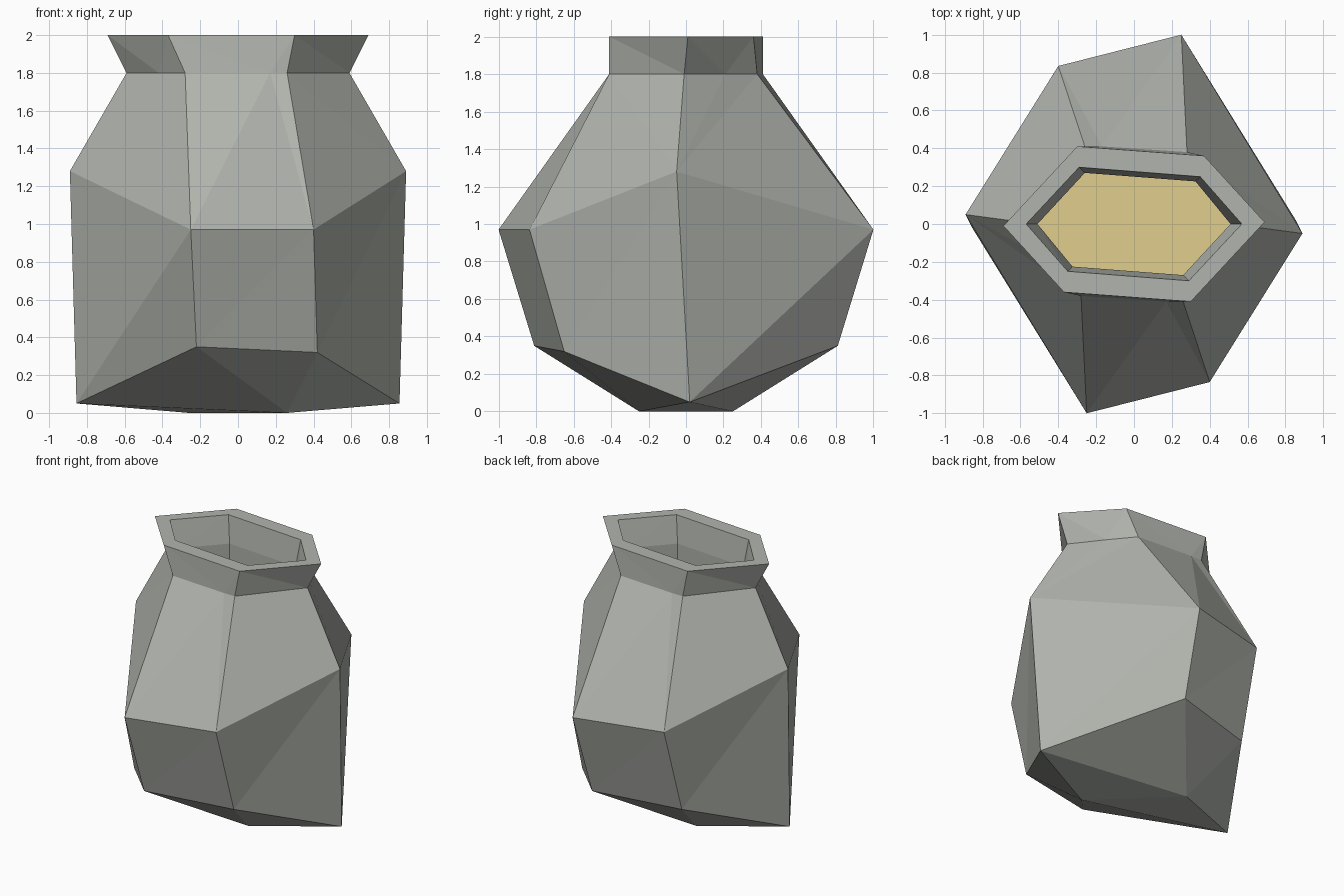
import bpy
import bmesh

cube = bpy.data.objects.get("Cube")
if cube:
    bpy.data.objects.remove(cube, do_unlink=True)


def material(name, rgb):
    mat = bpy.data.materials.new(name)
    mat.use_nodes = True
    mat.diffuse_color = (*rgb, 1)
    mat.node_tree.nodes["Principled BSDF"].inputs["Base Color"].default_value = (*rgb, 1)
    return mat


clay = material("grey clay", (0.44, 0.46, 0.42))
grain = material("pale tan", (0.75, 0.62, 0.27))


def half_turn(points):
    """Complete a ring from its half by turning it 180 degrees about z."""
    return points + [(-x, -y, z) for x, y, z in points]


def at_height(points, z):
    return [(x, y, z) for x, y in points]


def finish(bm, name, mat):
    mesh = bpy.data.meshes.new(name)
    bm.to_mesh(mesh)
    bm.free()
    mesh.materials.append(mat)
    obj = bpy.data.objects.new(name, mesh)
    bpy.context.collection.objects.link(obj)


# Half rings, counter-clockwise from the +x corner
foot = [(-0.26, 0.25, 0)]
lower = [(0.855, 0.02, 0.05), (0.22, 0.81, 0.35), (-0.42, 0.65, 0.32)]
belly = [(0.89, -0.05, 1.28), (0.25, 1.0, 0.97), (-0.40, 0.835, 0.97)]
neck = at_height([(0.59, -0.01), (0.42, 0.21), (0.28, 0.38), (-0.17, 0.41), (-0.26, 0.41)], 1.8)
lip = at_height([(0.69, 0.01), (0.37, 0.36), (-0.30, 0.41)], 2.0)
mouth = at_height([(0.57, 0.0), (0.35, 0.25), (-0.29, 0.30)], 2.0)
throat_plan = [(0.51, 0.0), (0.325, 0.225), (-0.26, 0.27)]
throat = at_height(throat_plan, 1.8)
well = at_height(throat_plan, 1.5)

# Jar shell
bm = bmesh.new()
rings = {}
for key, half in dict(f=foot, w=lower, b=belly, n=neck, l=lip, m=mouth, t=throat, g=well).items():
    rings[key] = [bm.verts.new(p) for p in half_turn(half)]

# Each face of one half: ring letter and index; the other half is its half turn
half_faces = [
    "f0 w3 f1",                                           # underside
    "w0 f0 w1", "w1 f0 w2", "w2 f0 w3",
    "w0 w1 b1", "w0 b1 b0", "w1 w2 b2 b1", "w2 w3 b3", "w2 b3 b2",   # sides
    "b0 n1 n0", "b0 b1 n2 n1", "b1 b2 n3 n2", "b2 n4 n3", "b2 b3 n5 n4",  # shoulder
    "n0 n1 l1 l0", "n1 n2 l1", "n2 n3 l2 l1", "n3 n4 l2", "n4 n5 l3 l2",  # neck
]
for low, high in ("lm", "mt", "tg"):                      # rim and inner wall
    half_faces += [f"{low}{i} {low}{i + 1} {high}{i + 1} {high}{i}" for i in range(3)]


def corner(token, turned):
    ring = rings[token[0]]
    return ring[(int(token[1:]) + turned * len(ring) // 2) % len(ring)]


for turned in (0, 1):
    for face in half_faces:
        bm.faces.new([corner(token, turned) for token in face.split()])
bmesh.ops.triangulate(bm, faces=[f for f in bm.faces if len(f.verts) > 3])
bmesh.ops.recalc_face_normals(bm, faces=bm.faces)
finish(bm, "jar_shell", clay)

# Contents filling the well
bm = bmesh.new()
bm.faces.new([bm.verts.new(p) for p in half_turn(well)])
finish(bm, "jar_contents", grain)
